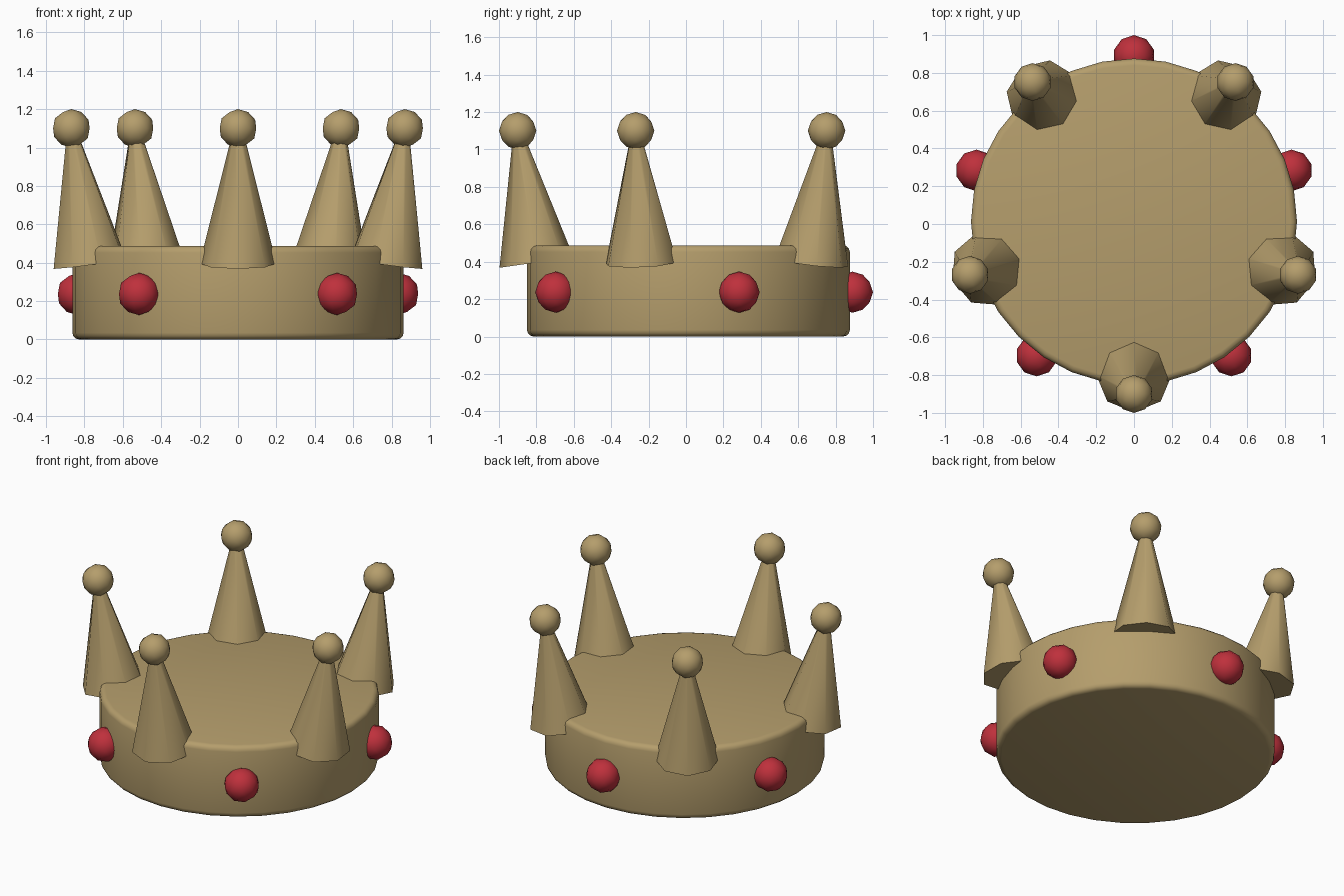
import bpy
from math import radians, cos, sin, atan2, hypot

if "Cube" in bpy.data.objects:
    bpy.data.objects.remove(bpy.data.objects["Cube"])

CY = 0.013  # ring centre along y


def material(name, color):
    m = bpy.data.materials.new(name)
    m.diffuse_color = color
    m.use_nodes = True
    m.node_tree.nodes["Principled BSDF"].inputs["Base Color"].default_value = m.diffuse_color
    return m


gold = material("gold", (0.46, 0.34, 0.15, 1))
red = material("red", (0.52, 0.03, 0.045, 1))


def finish(name, mat, angle):
    ob = bpy.context.object
    ob.name = name
    ob.data.materials.append(mat)
    bpy.ops.object.shade_smooth_by_angle(angle=radians(angle))
    return ob


def ring(r, deg, z):
    a = radians(deg)
    return (r * cos(a), CY + r * sin(a), z)


# Solid band with rounded rims
bpy.ops.mesh.primitive_cylinder_add(vertices=32, radius=0.863, depth=0.487,
                                    location=(0, CY, 0.2435))
band = bpy.context.object
bev = band.modifiers.new("rim", 'BEVEL')
bev.width = 0.035
bev.segments = 3
bev.limit_method = 'ANGLE'
bev.angle_limit = radians(40)
bpy.ops.object.modifier_apply(modifier="rim")
finish("band", gold, 50)

# Five outward-leaning spikes with balls, and gems between them
R0, Z0, R1, Z1 = 0.812, 0.396, 0.913, 1.10
lean = atan2(R1 - R0, Z1 - Z0)
for i in range(5):
    deg = -90 + 72 * i
    bpy.ops.mesh.primitive_cone_add(
        vertices=8, radius1=0.2, radius2=0.023, depth=hypot(R1 - R0, Z1 - Z0),
        location=ring((R0 + R1) / 2, deg, (Z0 + Z1) / 2),
        rotation=(0, lean, radians(deg)))
    finish(f"spike_{i + 1}", gold, 50)

    bpy.ops.mesh.primitive_ico_sphere_add(subdivisions=2, radius=0.1,
                                          location=ring(R1, deg, Z1))
    finish(f"spike_ball_{i + 1}", gold, 60)

    bpy.ops.mesh.primitive_ico_sphere_add(subdivisions=2, radius=0.11,
                                          location=ring(0.877, deg + 36, 0.237))
    finish(f"gem_{i + 1}", red, 60)
